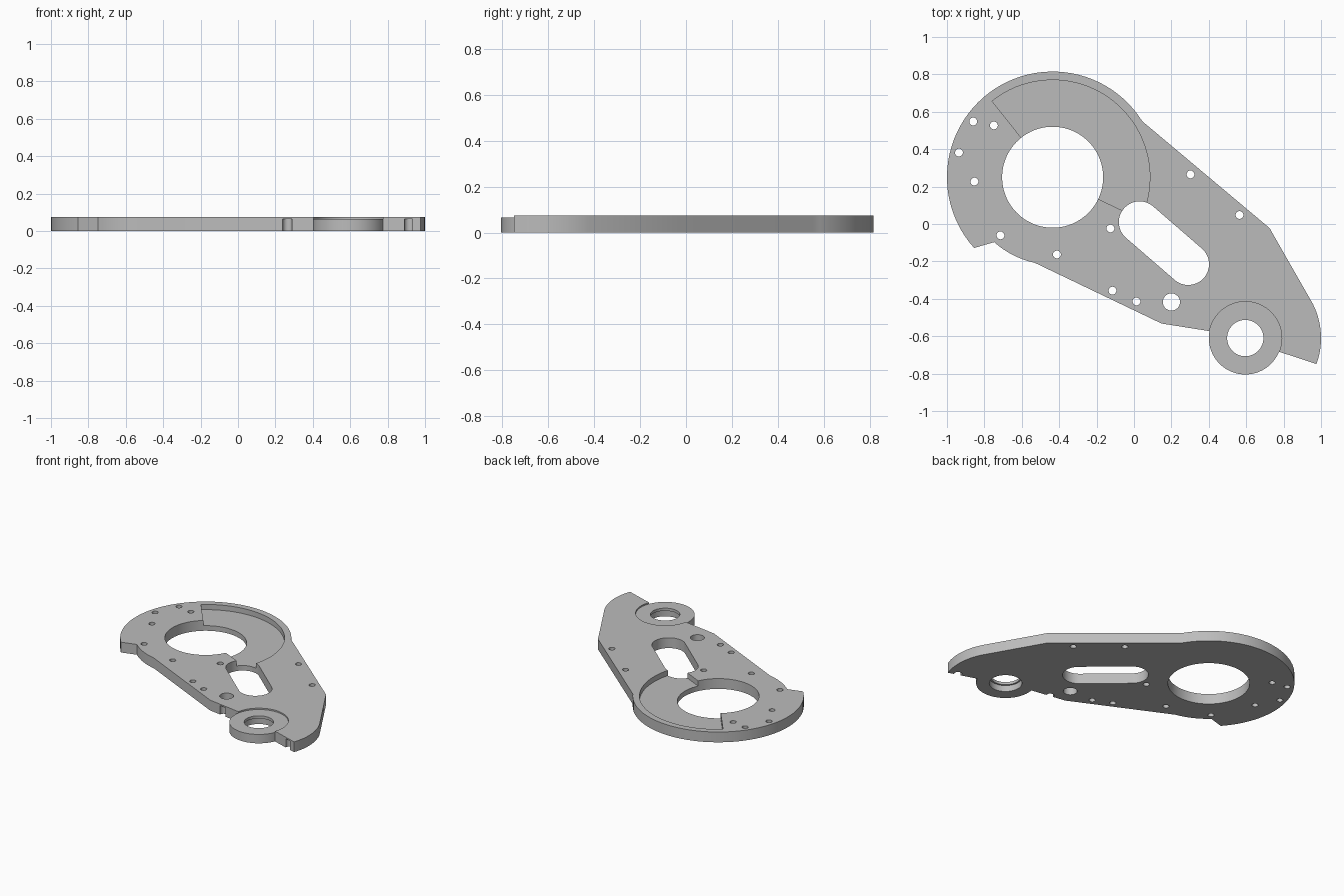
import bpy
import bmesh
from math import cos, sin, radians, atan2, degrees, hypot

if "Cube" in bpy.data.objects:
    bpy.data.objects.remove(bpy.data.objects["Cube"], do_unlink=True)

THICK = 0.075
HUB = (-0.435, 0.25)      # large bore centre
BOSS = (0.595, -0.61)     # small bore centre

steel = bpy.data.materials.new("plain grey metal")
steel.use_nodes = True
grey = (0.5, 0.5, 0.5, 1)
steel.diffuse_color = grey
steel.node_tree.nodes["Principled BSDF"].inputs["Base Color"].default_value = grey


def arc(centre, r, start, end, step=4):
    """Points along an arc, angles in degrees."""
    n = max(2, round(abs(end - start) / step))
    angles = [radians(start + (end - start) * i / n) for i in range(n + 1)]
    return [(centre[0] + r * cos(a), centre[1] + r * sin(a)) for a in angles]


def circle(centre, r, step=5):
    return arc(centre, r, 0, 360, step)[:-1]


def slot(a, b, r):
    heading = degrees(atan2(b[1] - a[1], b[0] - a[0]))
    return (arc(a, r, heading + 90, heading + 270)
            + arc(b, r, heading - 90, heading + 90))


def prism(name, outline, z0, z1):
    """Extrude a closed outline between two heights."""
    bm = bmesh.new()
    face = bm.faces.new([bm.verts.new((x, y, z0)) for x, y in outline])
    top = bmesh.ops.extrude_face_region(bm, geom=[face])["geom"]
    verts = [v for v in top if isinstance(v, bmesh.types.BMVert)]
    bmesh.ops.translate(bm, verts=verts, vec=(0, 0, z1 - z0))
    bmesh.ops.recalc_face_normals(bm, faces=bm.faces)
    mesh = bpy.data.meshes.new(name)
    bm.to_mesh(mesh)
    bm.free()
    mesh.materials.append(steel)
    obj = bpy.data.objects.new(name, mesh)
    bpy.context.collection.objects.link(obj)
    return obj


# Plate silhouette, counter-clockwise
outline = (
    arc(HUB, 0.565, 32, 222)
    + arc(HUB, 0.467, 228, 258)
    + [(0.147, -0.532)]
    + arc(BOSS, 0.1945, 169, 338)
    + arc(BOSS, 0.405, -20, 27)
    + [(0.725, -0.022)]
)
plate = prism("mounting_plate", outline, 0, THICK)


def cut(name, shape, z0=-0.1, z1=0.2):
    """Subtract an extruded shape from the plate."""
    tool = prism(name, shape, z0, z1)
    tool.hide_render = True
    mod = plate.modifiers.new(name, "BOOLEAN")
    mod.operation = "DIFFERENCE"
    mod.solver = "EXACT"
    mod.object = tool
    bpy.context.view_layer.objects.active = plate
    bpy.ops.object.modifier_apply(modifier=name)
    bpy.data.objects.remove(tool, do_unlink=True)


# Curved pocket beside the large bore
cut("pocket_cutter", arc(HUB, 0.52, -25.5, 128.5) + arc(HUB, 0.2, 128.5, -25.5), 0.037)

# Main bore, slot and lowered boss
cut("bore_cutter", circle(HUB, 0.27, 4))
cut("slot_cutter", slot((0.03, 0.01), (0.29, -0.215), 0.111))
cut("boss_cutter", circle(BOSS, 0.195), 0.065)
cut("boss_bore_cutter", circle(BOSS, 0.097))
cut("counterbore_cutter", circle(BOSS, 0.108), -0.1, 0.045)

# Screw holes and the larger locating hole
screw_holes = [
    (-0.86, 0.548), (-0.749, 0.527), (-0.936, 0.382), (-0.853, 0.227),
    (-0.714, -0.061), (-0.412, -0.163), (-0.115, -0.356), (0.013, -0.414),
    (-0.126, -0.024), (0.302, 0.265), (0.564, 0.048),
]
for centre in screw_holes:
    cut("screw_cutter", circle(centre, 0.021, 15))
cut("locating_cutter", circle((0.2, -0.417), 0.046, 10))

# Blind notches under the lower edge
for centre in [(0.265, -0.545), (0.915, -0.717)]:
    cut("notch_cutter", circle(centre, 0.026, 15), -0.1, 0.065)

# Smooth curved walls, sharp rims
bpy.ops.object.select_all(action="DESELECT")
plate.select_set(True)
bpy.context.view_layer.objects.active = plate
bpy.ops.object.shade_smooth_by_angle(angle=radians(25))
